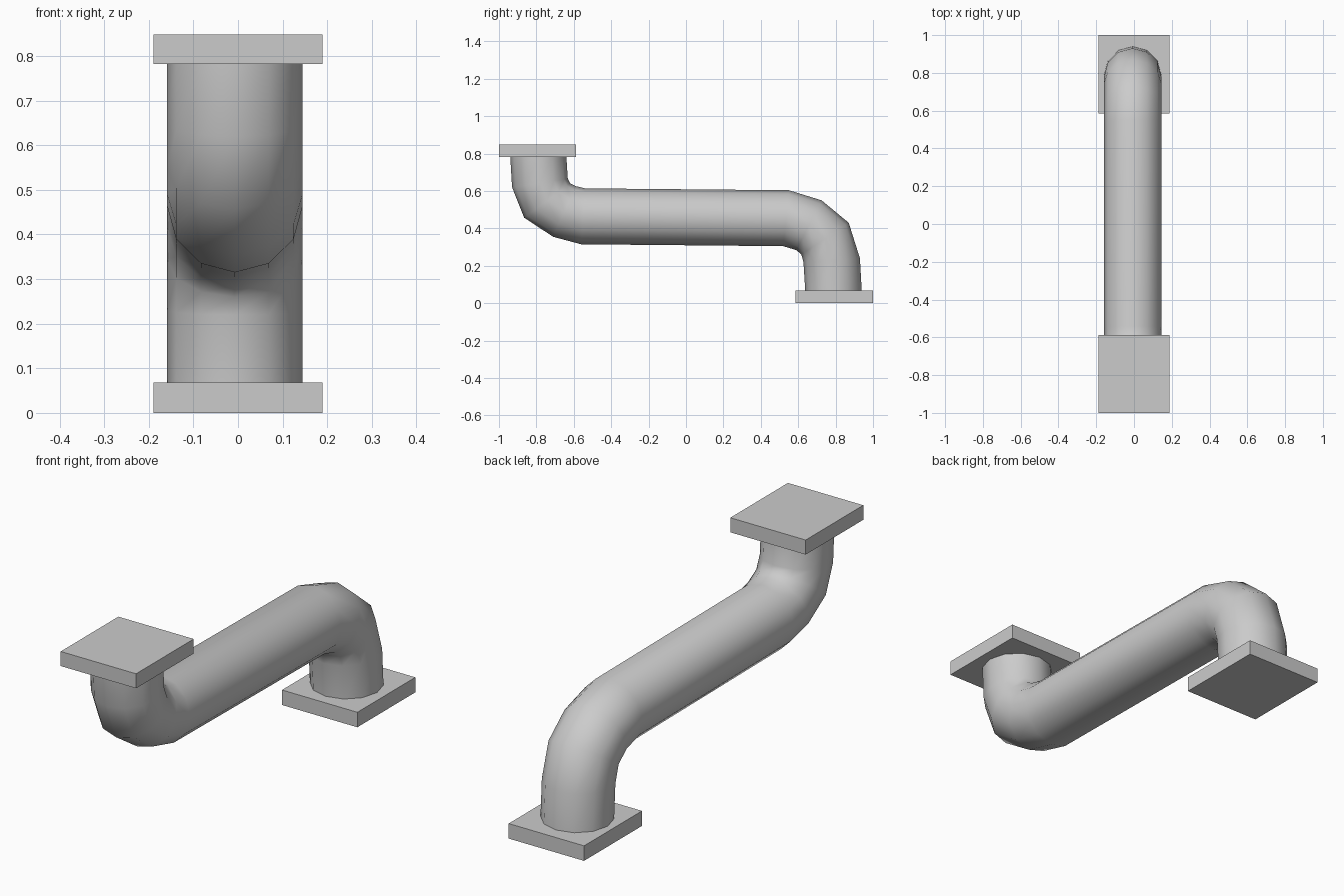
import bpy, bmesh, math
from mathutils import Vector

cube = bpy.data.objects.get("Cube")
if cube:
    bpy.data.objects.remove(cube, do_unlink=True)

grey = bpy.data.materials.new("light grey")
grey.use_nodes = True
colour = (0.6, 0.6, 0.6, 1)
grey.diffuse_color = colour
grey.node_tree.nodes["Principled BSDF"].inputs["Base Color"].default_value = colour


def add_object(name, bm):
    bmesh.ops.recalc_face_normals(bm, faces=bm.faces)
    mesh = bpy.data.meshes.new(name)
    bm.to_mesh(mesh)
    bm.free()
    mesh.materials.append(grey)
    obj = bpy.data.objects.new(name, mesh)
    bpy.context.collection.objects.link(obj)
    return obj


def plate(name, y0, y1, z0, z1, width=0.378):
    bm = bmesh.new()
    bmesh.ops.create_cube(bm, size=1)
    bmesh.ops.scale(bm, vec=(width, y1 - y0, z1 - z0), verts=bm.verts)
    bmesh.ops.translate(bm, vec=(0, (y0 + y1) / 2, (z0 + z1) / 2), verts=bm.verts)
    return add_object(name, bm)


# Square end flanges
plate("top_flange", -1, -0.587, 0.782, 0.848)
plate("bottom_flange", 0.585, 1, 0, 0.068)

# Pipe: each ring is given by the two (y, z) ends of its diameter
SIDES, RADIUS, CENTRE_X = 12, 0.152, -0.007
front_bend = [
    ((-0.94, 0.79), (-0.64, 0.79)),
    ((-0.93, 0.62), (-0.632, 0.665)),
    ((-0.865, 0.457), (-0.62, 0.641)),
    ((-0.71, 0.355), (-0.59, 0.626)),
    ((-0.56, 0.315), (-0.54, 0.614)),
]
back_bend = [
    ((0.52, 0.305), (0.55, 0.604)),
    ((0.59, 0.284), (0.725, 0.55)),
    ((0.617, 0.26), (0.87, 0.43)),
    ((0.628, 0.22), (0.93, 0.24)),
    ((0.638, 0.06), (0.94, 0.06)),
]
bm = bmesh.new()
rings = []
for a, b in front_bend + back_bend:
    a, b = Vector((CENTRE_X, *a)), Vector((CENTRE_X, *b))
    ring = []
    for i in range(SIDES):
        t = math.tau * i / SIDES
        p = (a + b) / 2 + (b - a) / 2 * math.cos(t)
        p.x += RADIUS * math.sin(t)
        ring.append(bm.verts.new(p))
    rings.append(ring)
for r, s in zip(rings, rings[1:]):
    for i in range(SIDES):
        j = (i + 1) % SIDES
        bm.faces.new((r[i], r[j], s[j], s[i]))
bm.faces.new(rings[0])
bm.faces.new(rings[-1])
pipe = add_object("pipe", bm)

bpy.ops.object.select_all(action="DESELECT")
pipe.select_set(True)
bpy.context.view_layer.objects.active = pipe
bpy.ops.object.shade_smooth_by_angle(angle=math.radians(60))
